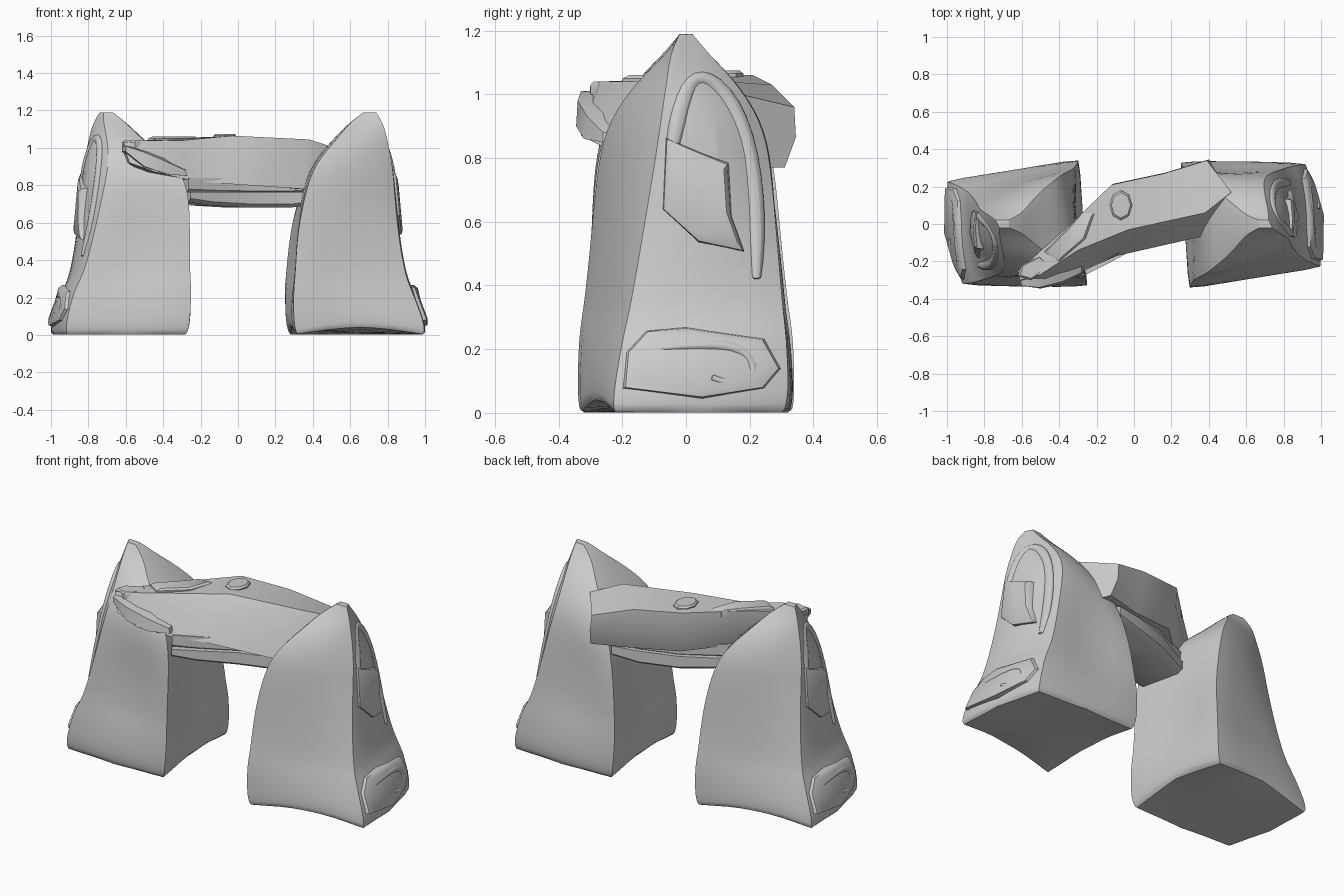
import bpy, bmesh, math
from mathutils import Vector

if "Cube" in bpy.data.objects:
    bpy.data.objects.remove(bpy.data.objects["Cube"])


def finish(ob, angle=35):
    bpy.ops.object.select_all(action='DESELECT')
    bpy.context.view_layer.objects.active = ob
    ob.select_set(True)
    bpy.ops.object.shade_smooth_by_angle(angle=math.radians(angle))
    return ob


def loft(name, rings, hard=(), crease=0.85, levels=2):
    """Skin equal-sized rings; columns in 'hard' stay as sharp ridges."""
    bm = bmesh.new()
    lay = bm.edges.layers.float.new('crease_edge')
    rows = [[bm.verts.new(p) for p in r] for r in rings]
    n = len(rows[0])
    for a, b in zip(rows, rows[1:]):
        for i in range(n):
            bm.faces.new((a[i], a[(i + 1) % n], b[(i + 1) % n], b[i]))
    bm.faces.new(rows[0][::-1])
    bm.faces.new(rows[-1])
    for i in hard:
        for a, b in zip(rows, rows[1:]):
            bm.edges.get((a[i], b[i]))[lay] = crease
    for r in (rows[0], rows[-1]):
        for i in range(n):
            bm.edges.get((r[i], r[(i + 1) % n]))[lay] = 0.95
    bmesh.ops.recalc_face_normals(bm, faces=bm.faces[:])
    me = bpy.data.meshes.new(name)
    bm.to_mesh(me)
    bm.free()
    ob = bpy.data.objects.new(name, me)
    bpy.context.collection.objects.link(ob)
    if levels:
        m = ob.modifiers.new('soften', 'SUBSURF')
        m.levels = m.render_levels = levels
    return finish(ob)


def opposite(ob, name):
    """Half-turn copy for the other pillar."""
    c = ob.copy()
    c.name = name
    c.rotation_euler.z = math.pi
    bpy.context.collection.objects.link(c)


# pillar: height, then corners front-outer, back-outer, back-inner, front-inner
LEVELS = [
    [0.00, 1.0, -.23, .92, .31, .27, .32, .31, -.34],
    [0.05, 1.01, -.235, .93, .33, .25, .34, .29, -.35],
    [0.25, .93, -.20, .88, .32, .24, .33, .29, -.345],
    [0.32, .90, -.18, .83, .31, .25, .32, .30, -.33],
    [0.55, .86, -.14, .77, .29, .27, .30, .31, -.305],
    [0.78, .84, -.10, .72, .27, .33, .26, .36, -.285],
    [0.92, .83, -.08, .69, .24, .41, .20, .41, -.25],
    [1.05, .80, -.06, .70, .15, .52, .12, .53, -.15],
    [1.13, .78, -.05, .72, .07, .59, .05, .59, -.06],
    [1.19, .74, -.02, .72, .02, .67, .02, .67, -.02],
]
# outward bulge of each side's middle: outer, back, inner, front
BULGE = [(.03, .01, .01, 0), (.03, .01, .01, 0), (.04, -.01, -.03, 0),
         (.03, -.03, -.05, 0), (.05, -.03, -.04, .02), (.07, .01, 0, .03),
         (.06, .02, .02, .03), (.02, .02, .02, .02), (0, 0, 0, 0), (0, 0, 0, 0)]


def pillar_rings(levels):
    rings = []
    for j, (level, bulge) in enumerate(zip(levels, BULGE)):
        c = [Vector((level[k], level[k + 1], level[0])) for k in (1, 3, 5, 7)]
        ring = []
        for i in range(4):
            a, b = c[i], c[(i + 1) % 4]
            d = (b - a).normalized()
            mid = (a + b) / 2 + Vector((d.y, -d.x, 0)) * bulge[i]
            # the foot arches up between its corners
            if i >= 2 and j < 2:
                mid.z += .06
            ring += [a, mid]
        rings.append(ring)
    return rings


RIGHT = pillar_rings(LEVELS)
left_levels = [l[:] for l in LEVELS]
for j, xy in ((4, (.25, .305)), (5, (.255, .29)), (6, (.33, .25))):
    left_levels[j][5:7] = xy      # this inner corner stands taller under the lintel
LEFT = pillar_rings(left_levels)


def outer_x(y, z):
    """Outer side of the pillar at a given place."""
    for a, b in zip(RIGHT, RIGHT[1:]):
        if a[0].z <= z <= b[0].z:
            t = (z - a[0].z) / (b[0].z - a[0].z)
            p = [a[k].lerp(b[k], t) for k in range(3)]
            f, g = p[:2] if y < p[1].y else p[1:]
            s = min(1, max(0, (y - f.y) / (g.y - f.y)))
            return f.x + (g.x - f.x) * s
    return LEVELS[-1][1]


def outer_plate(name, pts, height):
    rings = []
    for grow, h in ((1.1, -.05), (1.0, height), (.85, height + .008)):
        cy = sum(p[0] for p in pts) / len(pts)
        cz = sum(p[1] for p in pts) / len(pts)
        q = [(cy + (y - cy) * grow, max(.01, cz + (z - cz) * grow)) for y, z in pts]
        rings.append([(outer_x(y, z) + h, y, z) for y, z in q])
    return loft(name, rings, levels=0)


def outer_ridge(name, pts, width, lift):
    rings = []
    for i, (y, z) in enumerate(pts):
        p, q = pts[max(i - 1, 0)], pts[min(i + 1, len(pts) - 1)]
        d = Vector((q[0] - p[0], q[1] - p[1])).normalized()
        w = width * (0.5 if i in (0, len(pts) - 1) else 1)
        x = outer_x(y, z)
        rings.append([(x + h, y - d.y * w * s, z + d.x * w * s)
                      for s, h in ((-1, -.03), (-.5, lift), (.5, lift), (1, -.03))])
    return loft(name, rings, levels=2)


loft('right_pillar', RIGHT, (0, 2, 4, 6))
loft('left_pillar', LEFT, (0, 2, 4, 6)).rotation_euler.z = math.pi

# raised carvings on the outer sides
parts = [
    (outer_plate('right_side_plate', [(-.07, .64), (.04, .54), (.18, .51), (.14, .62), (.13, .78), (.03, .82), (-.06, .86)], .01), 'left_side_plate'),
    (outer_plate('right_foot_ledge', [(-.19, .08), (.05, .05), (.24, .08), (.29, .14), (.24, .23), (0, .265), (-.12, .255), (-.18, .19)], .012), 'left_foot_ledge'),
    (outer_ridge('right_upper_curl', [(.22, .42), (.22, .6), (.19, .88), (.09, 1.05), (.01, 1.06), (-.03, .92), (-.05, .78)], .05, .012), 'left_upper_curl'),
    (outer_ridge('right_lower_curl', [(-.1, .2), (.1, .22), (.2, .19), (.22, .12), (.16, .08), (.08, .11)], .035, .022), 'left_lower_curl'),
]
for ob, other in parts:
    opposite(ob, other)

# lintel stations: front-bottom, front-top, back-top, top height (front, back), bottom height
BEAM = [
    (-.58, -.32, -.61, -.30, -.62, -.25, 1.03, 1.02, .92),
    (-.44, -.33, -.50, -.27, -.54, -.18, 1.04, 1.03, .87),
    (-.27, -.25, -.30, -.14, -.36, -.02, 1.04, 1.05, .83),
    (-.09, -.17, -.03, -.03, -.12, .21, 1.065, 1.06, .81),
    (.35, -.07, .38, .06, .16, .27, 1.045, 1.03, .78),
    (.50, .10, .52, .17, .39, .34, 1.00, .96, .77),
]
rings = []
for fx, fy, tx, ty, bx, by, zf, zb, z0 in BEAM:
    rings.append([(fx, fy, z0), (fx * .3 + tx * .7, fy * .3 + ty * .7, zf - .05), (tx, ty, zf),
                  (bx, by, zb), (bx + .01, by + .005, (zb + z0) / 2), (bx + .03, by - .03, z0)])
loft('lintel', rings, levels=0)


# two thinner layers under the lintel
def under_layer(name, width, z0, z1, sag):
    rings = []
    for x, y, k in ((-.32, -.14, 0), (-.2, -.08, .6), (0, .03, 1), (.22, .1, 1), (.38, .13, .4)):
        nx, ny = -.45 * width, .89 * width
        b = z0 - sag * k
        rings.append([(x - nx, y - ny, b + .02), (x - nx, y - ny, z1), (x + nx, y + ny, z1),
                      (x + nx, y + ny, b + .02), (x + nx * .8, y + ny * .8, b), (x - nx * .8, y - ny * .8, b)])
    loft(name, rings, levels=0)


under_layer('lintel_middle_layer', .125, .76, .84, .01)
under_layer('lintel_lower_layer', .145, .71, .765, .03)


# flakes of stone lying on top of the lintel
def flake(name, pts, z0, z1):
    cx, cy = [sum(p[k] for p in pts) / len(pts) for k in (0, 1)]
    loft(name, [[(cx + (x - cx) * s, cy + (y - cy) * s, z) for x, y in pts]
                for s, z in ((1, z0), (1, z1 - .01), (.85, z1))], levels=0)


flake('round_flake', [(-.07 + .06 * math.cos(a), .1 + .08 * math.sin(a))
                      for a in [k * math.pi / 4 for k in range(8)]], 1.04, 1.075)
flake('middle_flake', [(-.48, -.15), (-.4, -.2), (-.26, -.08), (-.21, .06), (-.28, .06), (-.36, -.03)], 1.02, 1.06)
flake('end_flake', [(-.62, -.28), (-.55, -.3), (-.44, -.22), (-.5, -.17), (-.6, -.22)], 1.0, 1.04)

# curved slab on the front of the left end
loft('front_end_slab', [
    [(-.62, -.27, 1.01), (-.62, -.27, .98), (-.60, -.33, .98), (-.60, -.33, 1.01)],
    [(-.52, -.22, 1.0), (-.52, -.22, .89), (-.50, -.345, .90), (-.51, -.34, .98)],
    [(-.40, -.16, .97), (-.40, -.16, .86), (-.38, -.32, .86), (-.39, -.31, .93)],
    [(-.28, -.12, .89), (-.28, -.12, .85), (-.27, -.26, .85), (-.28, -.26, .88)]], levels=0)
